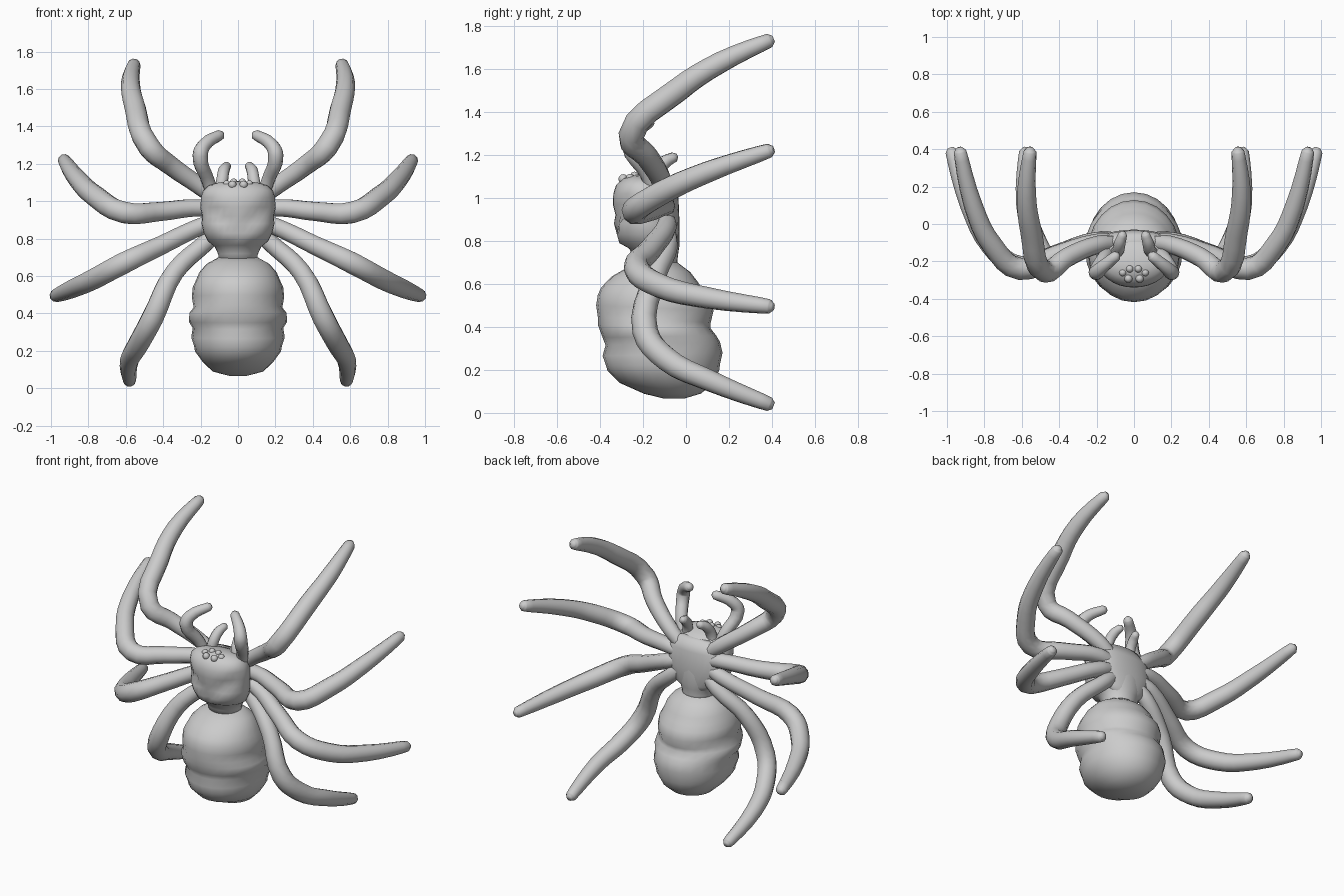
import bpy, bmesh, math
from mathutils import Vector


def mesh_object(name, bm):
    bmesh.ops.recalc_face_normals(bm, faces=bm.faces)
    for f in bm.faces:
        f.smooth = True
    me = bpy.data.meshes.new(name)
    bm.to_mesh(me)
    bm.free()
    ob = bpy.data.objects.new(name, me)
    bpy.context.collection.objects.link(ob)
    return ob


def loft(name, rings, n=20):
    """Rings: (front y, front z, back y, back z, half width)."""
    bm = bmesh.new()
    loops = []
    for yf, zf, yb, zb, w in rings:
        f, b = Vector((0, yf, zf)), Vector((0, yb, zb))
        mid, half = (f + b) / 2, (f - b) / 2
        loops.append([bm.verts.new(mid + half * math.cos(a) + Vector((w * math.sin(a), 0, 0)))
                      for a in (2 * math.pi * i / n for i in range(n))])
    for lo, hi in zip(loops, loops[1:]):
        for i in range(n):
            bm.faces.new((lo[i], lo[(i + 1) % n], hi[(i + 1) % n], hi[i]))
    bm.faces.new(loops[0])
    bm.faces.new(loops[-1])
    return mesh_object(name, bm)


def tube(name, pts, radii, side):
    """Rounded limb through the points, mirrored by side."""
    cu = bpy.data.curves.new(name, 'CURVE')
    cu.dimensions = '3D'
    cu.bevel_depth = 1
    cu.bevel_resolution = 3
    cu.resolution_u = 4
    cu.use_fill_caps = True
    # extra end point makes a rounded tip
    a, b = Vector(pts[-2]), Vector(pts[-1])
    d = (b - a).normalized()
    pts = list(pts) + [tuple(b + d * radii[-1] * 0.6)]
    radii = list(radii) + [radii[-1] * 0.5]
    sp = cu.splines.new('BEZIER')
    sp.bezier_points.add(len(pts) - 1)
    for p, co, r in zip(sp.bezier_points, pts, radii):
        p.co = (co[0] * side, co[1], co[2])
        p.radius = r
        p.handle_left_type = p.handle_right_type = 'AUTO'
    tmp = bpy.data.objects.new(name + "_path", cu)
    bpy.context.collection.objects.link(tmp)
    bpy.context.view_layer.update()
    me = bpy.data.meshes.new_from_object(tmp.evaluated_get(bpy.context.evaluated_depsgraph_get()))
    bpy.data.objects.remove(tmp)
    bm = bmesh.new()
    bm.from_mesh(me)
    bpy.data.meshes.remove(me)
    bmesh.ops.remove_doubles(bm, verts=bm.verts, dist=0.0005)
    return mesh_object(name, bm)


# Ribbed abdomen
abdomen = loft("abdomen", [
    (-0.10, 0.066, -0.01, 0.066, 0.045),
    (-0.195, 0.089, 0.07, 0.09, 0.135),
    (-0.31, 0.14, 0.13, 0.14, 0.188),
    (-0.365, 0.195, 0.155, 0.20, 0.23),
    (-0.372, 0.22, 0.158, 0.225, 0.234),
    (-0.388, 0.265, 0.17, 0.28, 0.25),
    (-0.374, 0.315, 0.158, 0.33, 0.242),
    (-0.388, 0.35, 0.14, 0.36, 0.262),
    (-0.41, 0.41, 0.113, 0.395, 0.26),
    (-0.41, 0.445, 0.115, 0.42, 0.237),
    (-0.418, 0.50, 0.128, 0.475, 0.247),
    (-0.41, 0.55, 0.11, 0.53, 0.242),
    (-0.393, 0.585, 0.08, 0.565, 0.226),
    (-0.345, 0.635, 0.058, 0.605, 0.207),
    (-0.275, 0.675, 0.02, 0.655, 0.168),
    (-0.22, 0.70, -0.04, 0.70, 0.105)], 24)

# Head and waist in one lofted body
head = loft("head", [
    (-0.22, 0.66, -0.04, 0.66, 0.10),
    (-0.24, 0.72, -0.04, 0.71, 0.105),
    (-0.265, 0.765, -0.035, 0.75, 0.125),
    (-0.31, 0.79, -0.03, 0.78, 0.16),
    (-0.325, 0.83, -0.03, 0.83, 0.183),
    (-0.335, 0.88, -0.03, 0.88, 0.195),
    (-0.328, 0.92, -0.035, 0.92, 0.191),
    (-0.34, 0.97, -0.035, 0.96, 0.202),
    (-0.338, 1.02, -0.05, 1.02, 0.197),
    (-0.325, 1.06, -0.075, 1.05, 0.188),
    (-0.295, 1.09, -0.10, 1.075, 0.16),
    (-0.255, 1.105, -0.14, 1.09, 0.11),
    (-0.22, 1.108, -0.17, 1.10, 0.04)], 32)
# Shallow V furrows on the head's front
for v in head.data.vertices:
    if v.co.y < -0.2 and 0.74 < v.co.z < 1.04:
        d = abs(v.co.z - (0.84 + 0.8 * abs(v.co.x)))
        v.co.y += 0.025 * max(0, 1 - d / 0.04)

# Flat underside web where the legs meet
loft("leg_hub", [
    (-0.11, 0.72, -0.05, 0.72, 0.05),
    (-0.14, 0.78, -0.035, 0.78, 0.14),
    (-0.15, 0.88, -0.03, 0.88, 0.19),
    (-0.15, 1.00, -0.035, 1.00, 0.18),
    (-0.13, 1.07, -0.06, 1.07, 0.11)], 24)

# Limb paths for the right side
leg_radii = (0.042, 0.048, 0.053, 0.06, 0.058, 0.051, 0.034)
limbs = {
    "front_leg": ([(0.10, -0.10, 1.00), (0.19, -0.11, 1.07), (0.36, -0.18, 1.19),
                   (0.475, -0.255, 1.29), (0.55, -0.04, 1.50), (0.575, 0.16, 1.63),
                   (0.556, 0.388, 1.732)], leg_radii),
    "second_leg": ([(0.10, -0.095, 0.95), (0.20, -0.10, 0.965), (0.42, -0.17, 0.945),
                    (0.61, -0.24, 0.94), (0.76, -0.11, 1.025), (0.86, 0.10, 1.12),
                    (0.93, 0.388, 1.22)], leg_radii),
    "third_leg": ([(0.10, -0.095, 0.90), (0.20, -0.09, 0.865), (0.42, -0.165, 0.76),
                   (0.61, -0.23, 0.67), (0.76, -0.12, 0.59), (0.88, 0.10, 0.535),
                   (0.975, 0.388, 0.495)], leg_radii),
    "back_leg": ([(0.08, -0.095, 0.86), (0.17, -0.085, 0.78), (0.34, -0.15, 0.62),
                  (0.455, -0.19, 0.38), (0.525, -0.09, 0.25), (0.58, 0.11, 0.15),
                  (0.58, 0.388, 0.04)], leg_radii),
    "feeler": ([(0.13, -0.15, 1.02), (0.16, -0.18, 1.11), (0.202, -0.26, 1.245),
                (0.18, -0.24, 1.30), (0.095, -0.17, 1.355)],
               (0.034, 0.036, 0.041, 0.037, 0.028)),
    "fang": ([(0.10, -0.15, 1.03), (0.085, -0.14, 1.11), (0.075, -0.10, 1.165),
              (0.06, -0.055, 1.19)], (0.032, 0.033, 0.031, 0.024)),
}
for part, (pts, radii) in limbs.items():
    for side, label in ((1, "right"), (-1, "left")):
        tube(f"{part}_{label}", pts, radii, side)

# Cluster of eyes
for i, (x, y, z, r) in enumerate([(0.06, -0.26, 1.092, 0.02), (0.023, -0.24, 1.102, 0.02),
                                  (0.03, -0.292, 1.088, 0.022)]):
    for s in (1, -1):
        bm = bmesh.new()
        bmesh.ops.create_uvsphere(bm, u_segments=12, v_segments=8, radius=r)
        bmesh.ops.translate(bm, verts=bm.verts, vec=(x * s, y, z))
        mesh_object(f"eye_{i + 1}_{'right' if s > 0 else 'left'}", bm)
